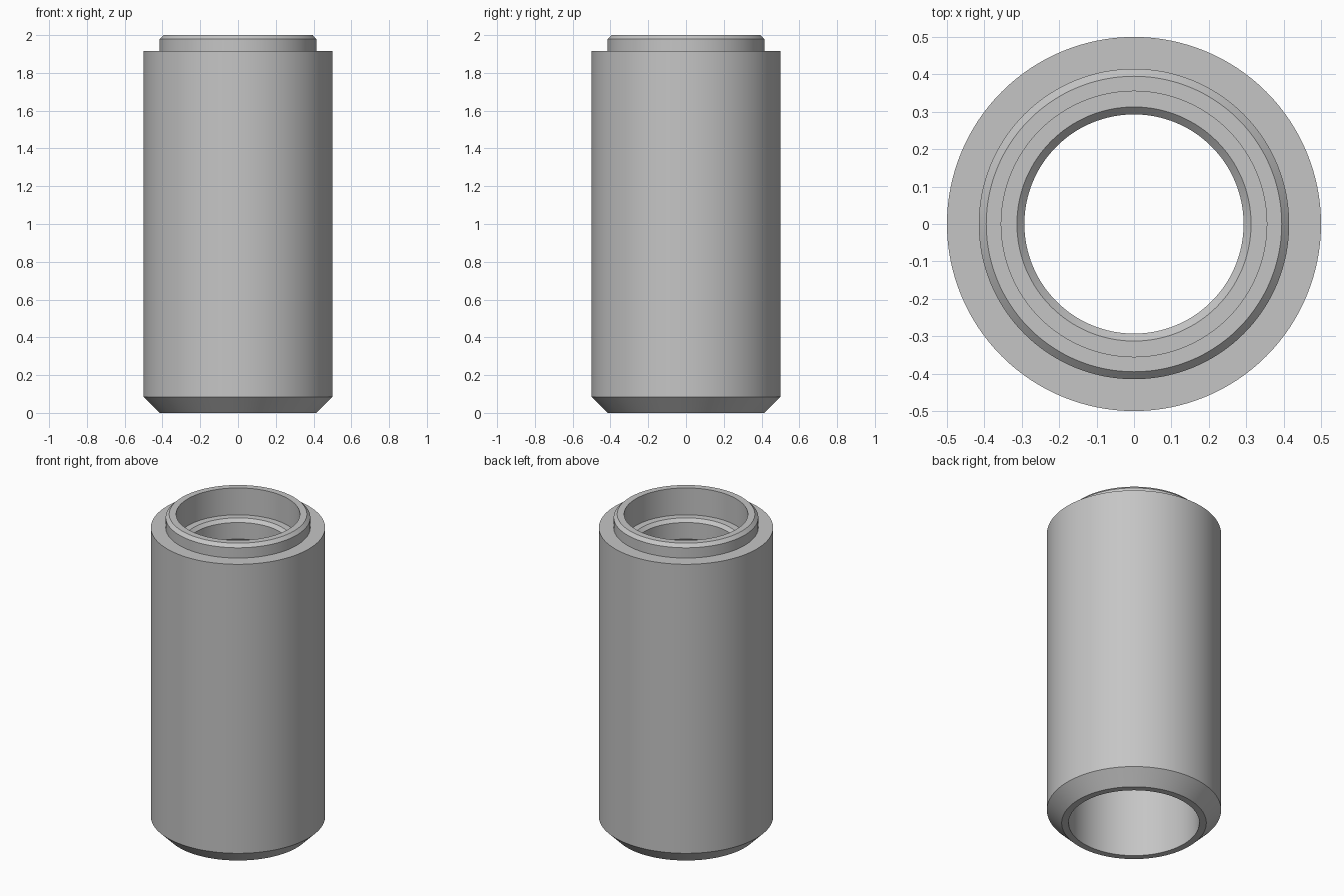
import bpy
import bmesh
import math

cube = bpy.data.objects.get("Cube")
if cube:
    bpy.data.objects.remove(cube, do_unlink=True)

# Plain grey finish
grey = bpy.data.materials.new("plain grey")
grey.use_nodes = True
colour = (0.56, 0.56, 0.56, 1)
grey.diffuse_color = colour
grey.node_tree.nodes["Principled BSDF"].inputs["Base Color"].default_value = colour

# Closed wall section (radius, height), running up the outside and down the bore
section = [
    (0.375, 0), (0.415, 0), (0.5, 0.085), (0.5, 1.915),       # foot chamfer and body
    (0.415, 1.915), (0.415, 1.98), (0.395, 2), (0.355, 2),    # raised top collar
    (0.355, 1.83), (0.313, 1.83), (0.293, 1.81),              # inner ledge
    (0.293, 1.705), (0.313, 1.685), (0.375, 1.685),           # underside of ledge
]


def lathe(name, points, material, steps=128):
    """Revolve a closed section about the z axis."""
    bm = bmesh.new()
    verts = [bm.verts.new((r, 0, z)) for r, z in points]
    edges = [bm.edges.new((a, b)) for a, b in zip(verts, verts[1:] + verts[:1])]
    bmesh.ops.spin(bm, geom=verts + edges, cent=(0, 0, 0), axis=(0, 0, 1),
                   angle=math.tau, steps=steps)
    bmesh.ops.remove_doubles(bm, verts=bm.verts[:], dist=0.0001)
    bmesh.ops.recalc_face_normals(bm, faces=bm.faces[:])
    mesh = bpy.data.meshes.new(name)
    bm.to_mesh(mesh)
    bm.free()
    mesh.materials.append(material)
    obj = bpy.data.objects.new(name, mesh)
    bpy.context.collection.objects.link(obj)
    bpy.ops.object.select_all(action="DESELECT")
    obj.select_set(True)
    bpy.context.view_layer.objects.active = obj
    bpy.ops.object.shade_smooth_by_angle(angle=math.radians(30))
    return obj


# Hollow sleeve
lathe("sleeve", section, grey)
